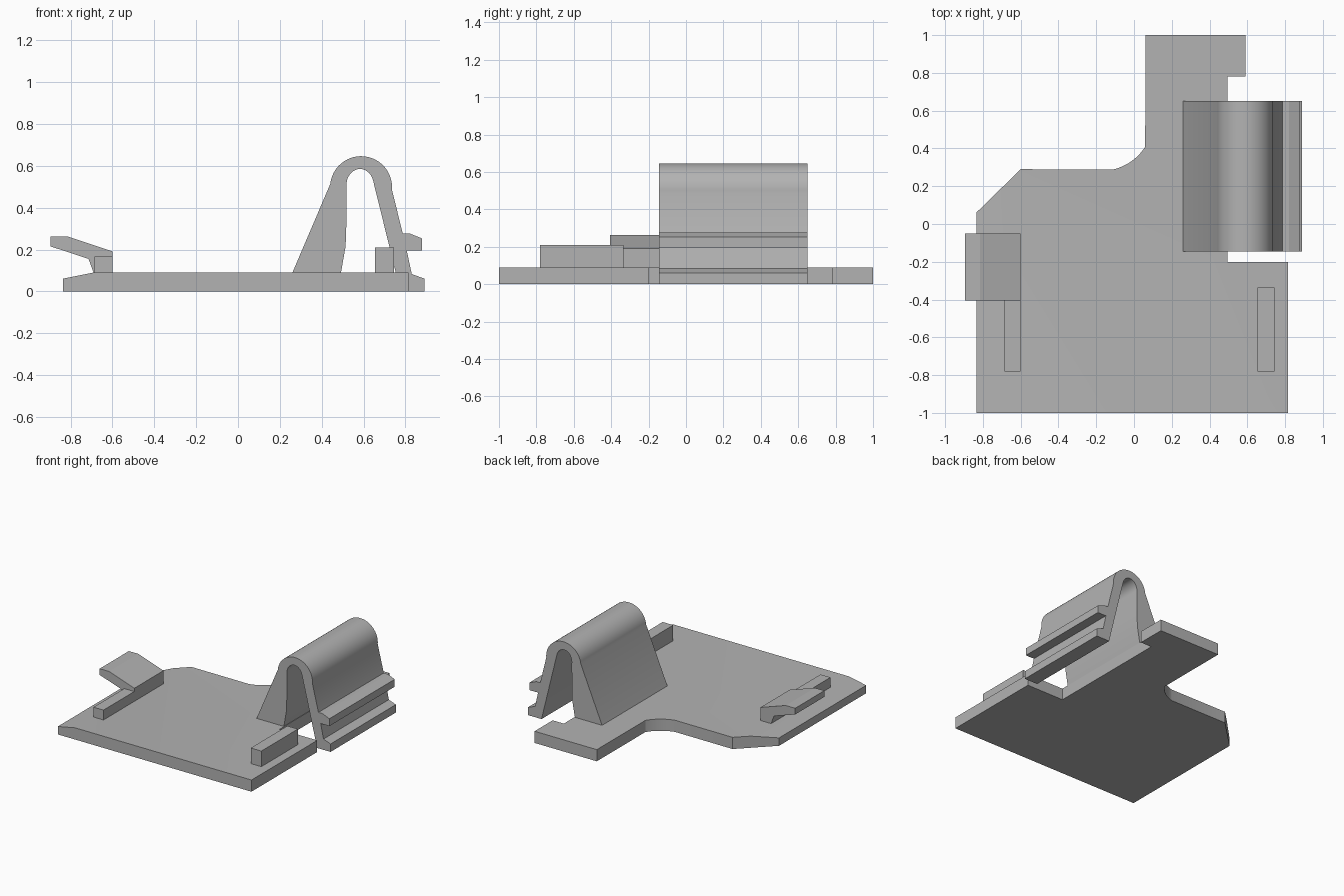
import bpy, bmesh, math
from mathutils import Vector

if "Cube" in bpy.data.objects:
    bpy.data.objects.remove(bpy.data.objects["Cube"])

grey = bpy.data.materials.new("plain grey")
grey.diffuse_color = (0.45, 0.45, 0.45, 1)
grey.use_nodes = True
grey.node_tree.nodes["Principled BSDF"].inputs["Base Color"].default_value = grey.diffuse_color


def arc(cx, cy, rx, ry, a0, a1, n):
    """Points on an elliptical arc, angles in degrees."""
    angles = [math.radians(a0 + (a1 - a0) * i / n) for i in range(n + 1)]
    return [(cx + rx * math.cos(a), cy + ry * math.sin(a)) for a in angles]


def prism(name, points, start, end, axis, edit=None):
    """Extrude a closed outline: XY outline along z, or XZ outline along y."""
    bm = bmesh.new()
    if axis == 'z':
        coords = [Vector((u, v, start)) for u, v in points]
        move = Vector((0, 0, end - start))
    else:
        coords = [Vector((u, start, v)) for u, v in points]
        move = Vector((0, end - start, 0))
    face = bm.faces.new([bm.verts.new(c) for c in coords])
    result = bmesh.ops.extrude_face_region(bm, geom=[face], use_keep_orig=True)
    moved = [g for g in result['geom'] if isinstance(g, bmesh.types.BMVert)]
    bmesh.ops.translate(bm, verts=moved, vec=move)
    if edit:
        edit(bm)
    bmesh.ops.recalc_face_normals(bm, faces=bm.faces)
    mesh = bpy.data.meshes.new(name)
    bm.to_mesh(mesh)
    bm.free()
    mesh.materials.append(grey)
    obj = bpy.data.objects.new(name, mesh)
    bpy.context.collection.objects.link(obj)
    return obj


def rectangle(x0, x1, y0, y1):
    return [(x0, y0), (x1, y0), (x1, y1), (x0, y1)]


T = 0.09  # plate thickness


# Base plate with a sloping strip along its left edge
def slope_left_edge(bm):
    bmesh.ops.bisect_plane(bm, geom=bm.verts[:] + bm.edges[:] + bm.faces[:],
                           plane_co=(-0.69, 0, 0), plane_no=(1, 0, 0))
    for v in bm.verts:
        if v.co.z > T / 2 and v.co.x < -0.69:
            v.co.z -= (-0.69 - v.co.x) * 0.2


outline = [(-0.835, -1), (0.815, -1), (0.815, -0.2), (0.495, -0.2),
           (0.495, 0.78), (0.59, 0.78), (0.59, 1), (0.06, 1)]
outline += arc(-0.18, 0.54, 0.2765, 0.26, -30, -75, 10)
outline += [(-0.60, 0.29), (-0.835, 0.06)]
plate = prism("base_plate", outline, 0, T, 'z', slope_left_edge)

# Arched spring clip with two catch ridges on its free leg
clip = [(0.26, T)]
clip += arc(0.588, 0.498, 0.148, 0.148, 174, -5, 24)
clip += [(0.787, 0.277), (0.82, 0.277), (0.88, 0.253), (0.88, 0.196),
         (0.806, 0.196), (0.83, 0.083), (0.89, 0.061), (0.89, 0), (0.776, 0)]
clip += arc(0.583, 0.508, 0.065, 0.077, 14, 188, 20)
clip += [(0.518, 0.33), (0.514, 0.215), (0.492, T)]
spring = prism("spring_clip", clip, -0.145, 0.65, 'y')

# Guide blocks on both sides
prism("right_block", rectangle(0.655, 0.745, -0.78, -0.335), T, 0.21, 'z')
prism("left_block", rectangle(-0.685, -0.60, -0.78, -0.405), T, 0.166, 'z')

# Release tab overhanging the left edge
tab = [(-0.895, 0.263), (-0.815, 0.263), (-0.60, 0.191), (-0.60, T),
       (-0.69, T), (-0.714, 0.155), (-0.895, 0.215)]
prism("release_tab", tab, -0.405, -0.05, 'y')

# Smooth the curved surfaces, keep corners sharp
for obj in (plate, spring):
    bpy.ops.object.select_all(action='DESELECT')
    obj.select_set(True)
    bpy.context.view_layer.objects.active = obj
    bpy.ops.object.shade_smooth_by_angle(angle=math.radians(20))
